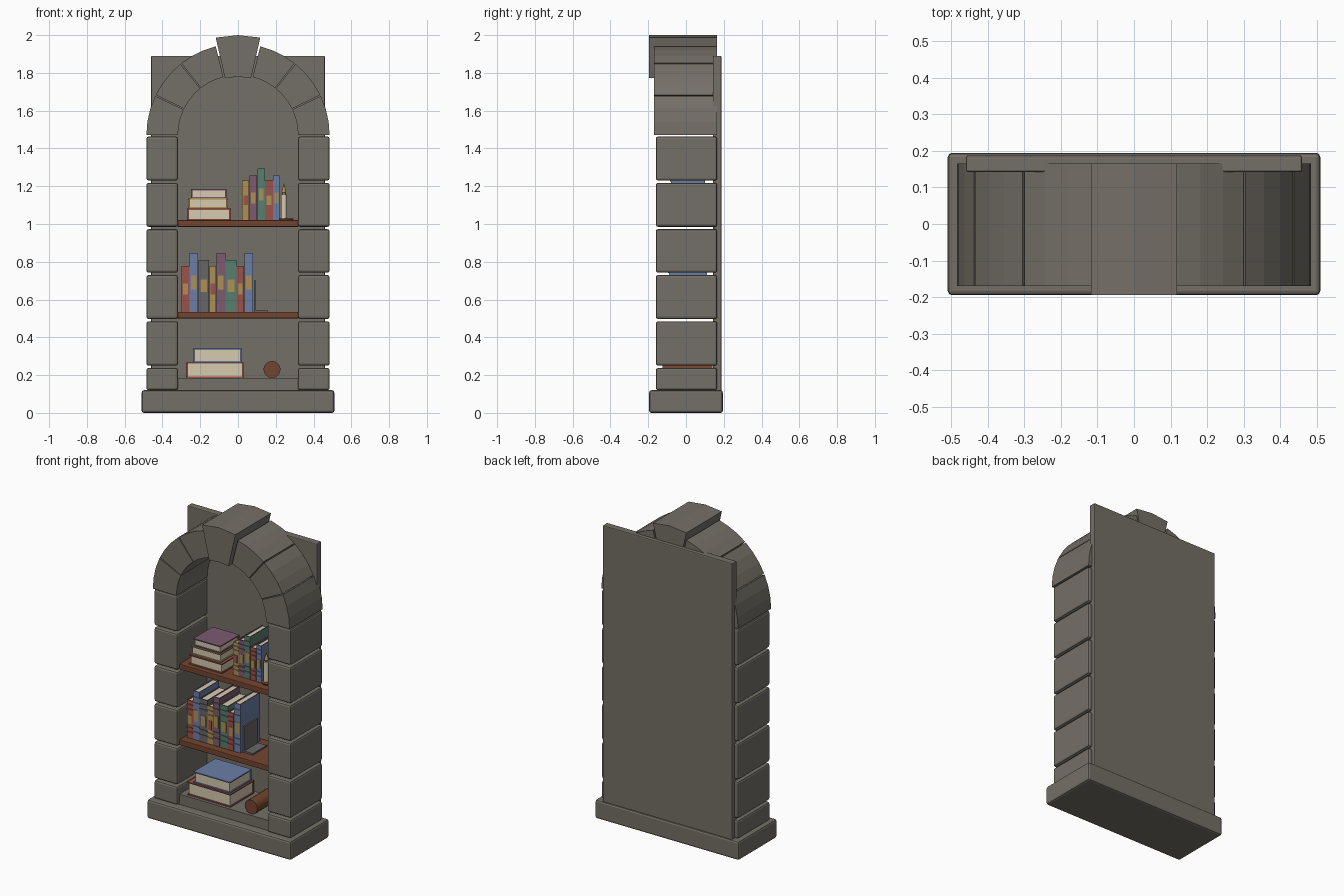
import bpy, bmesh, math
from mathutils import Matrix, Vector

cube = bpy.data.objects.get("Cube")
if cube:
    bpy.data.objects.remove(cube, do_unlink=True)


def material(name, *rgb):
    m = bpy.data.materials.new(name)
    m.use_nodes = True
    m.diffuse_color = (*rgb, 1)
    m.node_tree.nodes["Principled BSDF"].inputs["Base Color"].default_value = (*rgb, 1)
    return m


stone = material("stone", 0.175, 0.16, 0.135)
wood = material("wood", 0.17, 0.06, 0.028)
paper = material("paper", 0.68, 0.59, 0.43)
red = material("red cloth", 0.33, 0.085, 0.07)
blue = material("blue cloth", 0.15, 0.21, 0.38)
ochre = material("ochre cloth", 0.42, 0.28, 0.09)
purple = material("purple cloth", 0.2, 0.105, 0.165)
green = material("green cloth", 0.095, 0.21, 0.16)
grey = material("grey metal", 0.14, 0.13, 0.135)


def finish(name, bm, mats, bevel=0):
    bmesh.ops.recalc_face_normals(bm, faces=bm.faces)
    mesh = bpy.data.meshes.new(name)
    bm.to_mesh(mesh)
    bm.free()
    for m in mats:
        mesh.materials.append(m)
    obj = bpy.data.objects.new(name, mesh)
    bpy.context.collection.objects.link(obj)
    if bevel:
        mod = obj.modifiers.new("soft edges", 'BEVEL')
        mod.width, mod.segments = bevel, 2
    return obj


def add_box(bm, x, y, z, slot=0):
    lo, hi = Vector((x[0], y[0], z[0])), Vector((x[1], y[1], z[1]))
    mat = Matrix.Translation((lo + hi) / 2) @ Matrix.Diagonal((*(hi - lo), 1))
    verts = bmesh.ops.create_cube(bm, size=1, matrix=mat)["verts"]
    for f in {f for v in verts for f in v.link_faces}:
        f.material_index = slot


def box(name, x, y, z, mat, bevel=0):
    bm = bmesh.new()
    add_box(bm, x, y, z)
    return finish(name, bm, [mat], bevel)


def lathe(name, profile, centre, mat, sides=16, axis='Z'):
    """Stack of cones through (radius, height) points."""
    bm = bmesh.new()
    for (r1, h1), (r2, h2) in zip(profile, profile[1:]):
        bmesh.ops.create_cone(bm, cap_ends=True, segments=sides, radius1=r1, radius2=r2,
                              depth=h2 - h1, matrix=Matrix.Translation((0, 0, (h1 + h2) / 2)))
    if axis == 'Y':
        bm.transform(Matrix.Rotation(-math.pi / 2, 4, 'X'))
    bm.transform(Matrix.Translation(centre))
    obj = finish(name, bm, [mat])
    for p in obj.data.polygons:
        p.use_smooth = len(p.vertices) < 5
    return obj


# Base, floor ledge and back panel
box("base", (-.51, .51), (-.195, .195), (0, .12), stone, .012)
box("floor_ledge", (-.32, .32), (-.14, .145), (.115, .185), stone)
box("back_panel", (-.46, .46), (.142, .188), (.115, 1.89), stone, .006)

# Pillar blocks, mirrored left and right
courses = [(.12, .238), (.25, .485), (.497, .73), (.742, .973), (.985, 1.218), (1.23, 1.463)]
for side, s in (("left", 1), ("right", -1)):
    for i, z in enumerate(courses):
        box(f"{side}_pillar_block_{i + 1}", sorted((s * .318, s * .485)), (-.16, .165),
            z, stone, .012)


# Arch stones
def arch_stone(name, a0, a1, r0, r1, y0, y1, steps=3):
    bm = bmesh.new()
    angles = [math.radians(a0 + (a1 - a0) * i / steps) for i in range(steps + 1)]
    ring = [(r0, a) for a in angles] + [(r1, a) for a in reversed(angles)]
    verts = [bm.verts.new((r * math.cos(a), y0, 1.47 + r * math.sin(a))) for r, a in ring]
    face = bm.faces.new(verts)
    out = bmesh.ops.extrude_face_region(bm, geom=[face])["geom"]
    bmesh.ops.translate(bm, vec=(0, y1 - y0, 0),
                        verts=[g for g in out if isinstance(g, bmesh.types.BMVert)])
    return finish(name, bm, [stone])


span = 180 / 7
for i in range(7):
    a, b = i * span, (i + 1) * span
    if i == 3:
        arch_stone("keystone", a, b, .31, .53, -.195, .165, 2)
    else:
        arch_stone(f"arch_stone_{i + 1}", a + .4 * (i > 0) + .8 * (i == 4),
                   b - .4 * (i < 6) - .8 * (i == 2), .318, .485, -.17, .165)

# Shelves
for name, z in (("lower_shelf", .5), ("upper_shelf", .985)):
    box(name, (-.32, .32), (-.14, .145), (z, z + .035), wood, .004)


# Books: covers, page block and spine decoration
def standing_book(name, x, y, z, cover):
    bm = bmesh.new()
    t, h, w = .005, z[1] - z[0], x[1] - x[0]
    add_box(bm, (x[0], x[0] + t), y, z)
    add_box(bm, (x[1] - t, x[1]), y, z)
    add_box(bm, (x[0], x[1]), (y[0], y[0] + t), z)
    add_box(bm, (x[0] + t, x[1] - t), (y[0] + t, y[1] - t), (z[0] + t, z[1] - t), 1)
    add_box(bm, (x[0] + w * .18, x[1] - w * .18), (y[0] - .003, y[0]),
            (z[0] + h * .38, z[0] + h * .62), 2)
    for k in (.15, .27, .75, .87):
        add_box(bm, x, (y[0] - .005, y[0]), (z[0] + h * k, z[0] + h * k + .006))
    finish(name, bm, [cover, paper, red if cover == ochre else ochre])


def lying_book(name, x, y, z, cover):
    bm = bmesh.new()
    t = .007
    add_box(bm, x, y, (z[0], z[0] + t))
    add_box(bm, x, y, (z[1] - t, z[1]))
    add_box(bm, x, (y[1] - t, y[1]), z)
    add_box(bm, (x[0] + t, x[1] - t), (y[0] + t, y[1] - t), (z[0] + t, z[1] - t), 1)
    finish(name, bm, [cover, paper])


def book_row(name, edges, heights, covers, y, z):
    for i, (h, c) in enumerate(zip(heights, covers)):
        standing_book(f"{name}_{i + 1}", (edges[i] + .001, edges[i + 1] - .001), y,
                      (z, z + h), c)


book_row("lower_book", [-.3, -.257, -.21, -.153, -.115, -.066, -.008, .033, .08],
         [.243, .312, .275, .243, .312, .275, .243, .312],
         [red, blue, grey, ochre, purple, green, red, blue], (-.09, .11), .535)
book_row("upper_book", [.021, .06, .102, .143, .185, .222],
         [.21, .236, .273, .21, .236], [ochre, purple, green, red, blue], (-.08, .1), 1.02)

lying_book("floor_book_bottom", (-.275, .03), (-.12, .12), (.185, .268), red)
lying_book("floor_book_top", (-.238, .02), (-.11, .11), (.268, .34), blue)
lying_book("stack_book_bottom", (-.27, -.037), (-.11, .11), (1.02, 1.082), red)
lying_book("stack_book_middle", (-.264, -.053), (-.1, .1), (1.082, 1.137), ochre)
lying_book("stack_book_top", (-.25, -.06), (-.095, .1), (1.137, 1.185), purple)

# Bookend
box("bookend_plate", (.084, .094), (-.07, .07), (.535, .7), grey)
box("bookend_foot", (.084, .155), (-.07, .07), (.535, .545), grey)

# Rolled scroll on the floor ledge
lathe("scroll", [(.045, 0), (.045, .265)], (.18, -.125, .23), wood, axis='Y')

# Candle
lathe("candle_dish", [(.035, 0), (.04, .01)], (.256, -.06, 1.02), wood)
lathe("candle", [(.016, 0), (.016, .125)], (.243, -.06, 1.03), paper)
lathe("candle_flame", [(.006, 0), (.013, .016), (.001, .062)], (.243, -.06, 1.152), ochre, 10)
